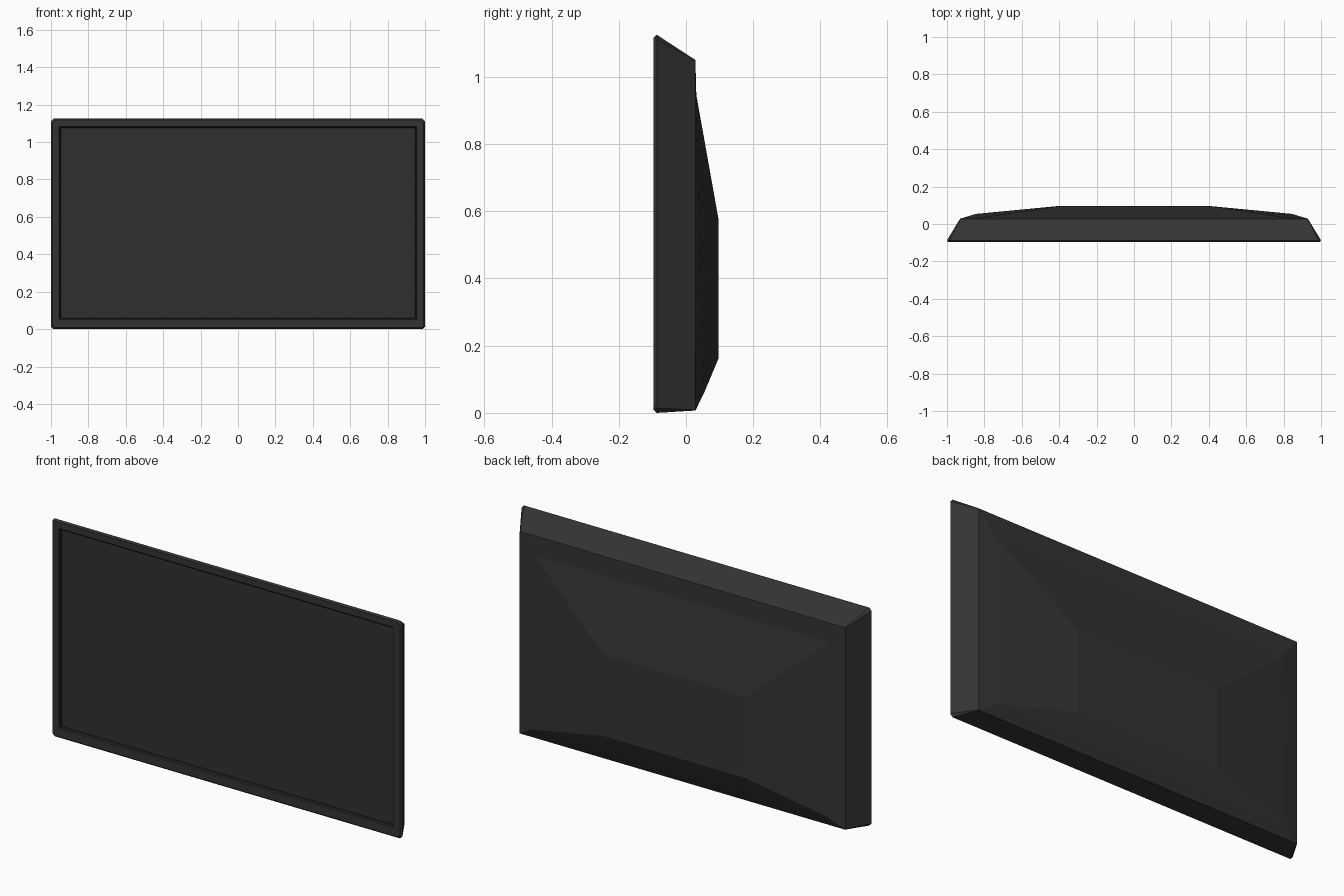
import bpy

if "Cube" in bpy.data.objects:
    bpy.data.objects.remove(bpy.data.objects["Cube"])


def material(name, value):
    m = bpy.data.materials.new(name)
    m.diffuse_color = (value, value, value, 1)
    m.use_nodes = True
    m.node_tree.nodes["Principled BSDF"].inputs["Base Color"].default_value = m.diffuse_color
    return m


PLASTIC = material("charcoal plastic", 0.033)
GLASS = material("dark screen", 0.030)
GAP = material("black gap", 0.008)


def ring(hx, z0, z1, y0, y1=None, c=0.0):
    """Rectangle seen from the front; y0 at the bottom, y1 at the top, corner cut c."""
    y1 = y0 if y1 is None else y1
    if c == 0:
        return [(-hx, y0, z0), (hx, y0, z0), (hx, y1, z1), (-hx, y1, z1)]
    return [(-hx + c, y0, z0), (hx - c, y0, z0), (hx, y0, z0 + c), (hx, y1, z1 - c),
            (hx - c, y1, z1), (-hx + c, y1, z1), (-hx, y1, z1 - c), (-hx, y0, z0 + c)]


def loft(name, rings, mats, cap_front=False, cap_back=False, band_mats=None):
    n = len(rings[0])
    verts = [p for r in rings for p in r]
    faces, idx = [], []
    for k in range(len(rings) - 1):
        for i in range(n):
            j = (i + 1) % n
            a, b = k * n, (k + 1) * n
            faces.append((a + i, b + i, b + j, a + j))
            idx.append(band_mats[k] if band_mats else 0)
    if cap_front:
        faces.append(tuple(range(n)))
        idx.append(0)
    if cap_back:
        last = (len(rings) - 1) * n
        faces.append(tuple(last + i for i in reversed(range(n))))
        idx.append(0)
    me = bpy.data.meshes.new(name)
    me.from_pydata(verts, [], faces)
    for m in mats:
        me.materials.append(m)
    for p, i in zip(me.polygons, idx):
        p.material_index = i
    ob = bpy.data.objects.new(name, me)
    bpy.context.collection.objects.link(ob)
    return ob


# Recessed screen
loft("screen", [ring(0.947, 0.060, 1.075, -0.084, c=0.002)], [GLASS], cap_front=True)

# Bezel with dark recess wall, chamfered rim and tapering sides
loft("bezel_casing", [
    ring(0.947, 0.060, 1.075, -0.084, c=0.002),
    ring(0.954, 0.053, 1.082, -0.093, c=0.002),
    ring(0.956, 0.051, 1.084, -0.096, c=0.002),
    ring(0.993, 0.008, 1.117, -0.096, c=0.014),
    ring(1.000, 0.000, 1.125, -0.087, c=0.014),
    ring(0.930, 0.007, 1.050, 0.028, c=0.002),
], [PLASTIC, GAP], band_mats=[1, 0, 0, 0, 0])

# Back panel with raised, faceted housing
loft("back_housing", [
    ring(0.930, 0.007, 1.050, 0.028),
    ring(0.845, 0.060, 0.950, 0.054, 0.030),
    ring(0.405, 0.160, 0.580, 0.096),
], [PLASTIC], cap_back=True)
